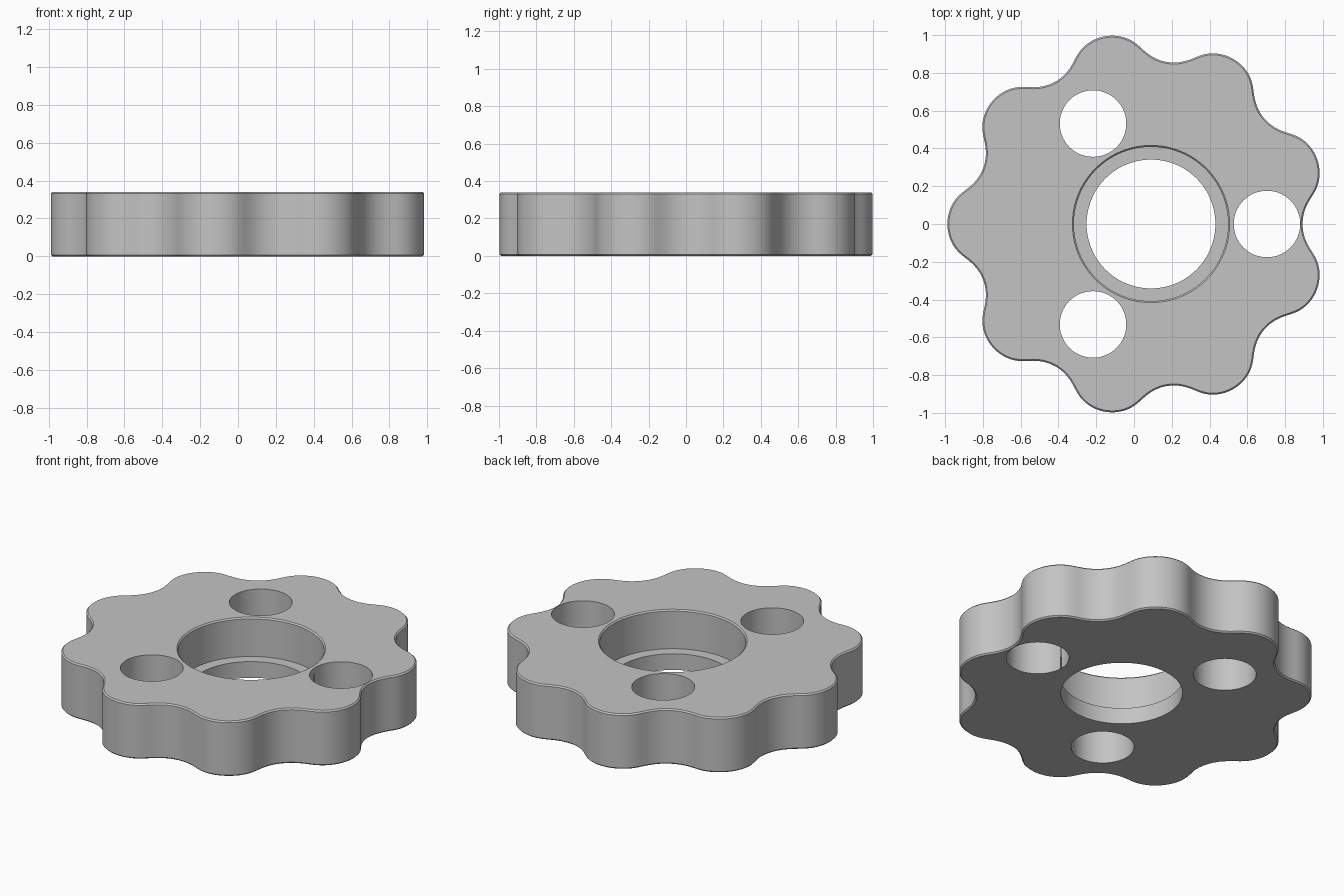
import bpy, bmesh
from math import sin, cos, atan2, pi, radians

cube = bpy.data.objects.get("Cube")
if cube:
    bpy.data.objects.remove(cube, do_unlink=True)

HEIGHT, CHAMFER, LEDGE = 0.34, 0.008, 0.10
PINS, ECC, ROLLER = 10, 0.069, 0.185
PITCH = 0.94 + ROLLER
DISC_X = 0.021
BORE_X = DISC_X + ECC

steel = bpy.data.materials.new("grey_steel")
steel.use_nodes = True
GREY = (0.55, 0.55, 0.55, 1)
steel.diffuse_color = GREY
steel.node_tree.nodes["Principled BSDF"].inputs["Base Color"].default_value = GREY


def cycloid(inset, count=540):
    """Nine-lobed cycloidal outline, moved inward by inset."""
    r = ROLLER + inset
    points = []
    for i in range(count):
        t = 2 * pi * i / count
        u = (PINS - 1) * t
        psi = -atan2(sin(u), PITCH / (ECC * PINS) - cos(u))
        points.append((DISC_X + PITCH * cos(t) - r * cos(t + psi) - ECC * cos(PINS * t),
                       PITCH * sin(t) - r * sin(t + psi) - ECC * sin(PINS * t)))
    return points


def circle(x, y, r, count=96):
    return [(x + r * cos(2 * pi * i / count), y + r * sin(2 * pi * i / count))
            for i in range(count)]


def loft(name, sections):
    """Closed solid through a stack of (z, outline) sections."""
    bm = bmesh.new()
    rings = [[bm.verts.new((x, y, z)) for x, y in pts] for z, pts in sections]
    for low, high in zip(rings, rings[1:]):
        n = len(low)
        for i in range(n):
            j = (i + 1) % n
            bm.faces.new((low[i], low[j], high[j], high[i]))
    bm.faces.new(rings[0][::-1])
    bm.faces.new(rings[-1])
    bmesh.ops.recalc_face_normals(bm, faces=bm.faces)
    mesh = bpy.data.meshes.new(name)
    bm.to_mesh(mesh)
    bm.free()
    mesh.materials.append(steel)
    obj = bpy.data.objects.new(name, mesh)
    bpy.context.collection.objects.link(obj)
    return obj


# Lobed disc with chamfered rims
disc = loft("cycloidal_disc", [(0, cycloid(CHAMFER)), (CHAMFER, cycloid(0)),
                               (HEIGHT - CHAMFER, cycloid(0)), (HEIGHT, cycloid(CHAMFER))])

# Stepped centre bore, widening at the top rim
bore = [(-0.1, 0.341), (LEDGE, 0.341), (LEDGE, 0.4085), (HEIGHT - CHAMFER, 0.4085),
        (HEIGHT, 0.4165), (HEIGHT + 0.1, 0.4165)]
cutters = [loft("bore_cutter", [(z, circle(BORE_X, 0, r)) for z, r in bore])]

# Three roller holes around the bore
for k in range(3):
    a = 2 * pi * k / 3
    ring = circle(BORE_X + 0.614 * cos(a), 0.614 * sin(a), 0.176)
    cutters.append(loft("roller_hole_cutter", [(-0.1, ring), (HEIGHT + 0.1, ring)]))

bpy.ops.object.select_all(action="DESELECT")
bpy.context.view_layer.objects.active = disc
disc.select_set(True)
for cutter in cutters:
    cutter.hide_render = True
    mod = disc.modifiers.new("cut", "BOOLEAN")
    mod.operation = "DIFFERENCE"
    mod.solver = "EXACT"
    mod.object = cutter
    bpy.ops.object.modifier_apply(modifier=mod.name)
    bpy.data.objects.remove(cutter, do_unlink=True)

bpy.ops.object.shade_smooth_by_angle(angle=radians(30))
